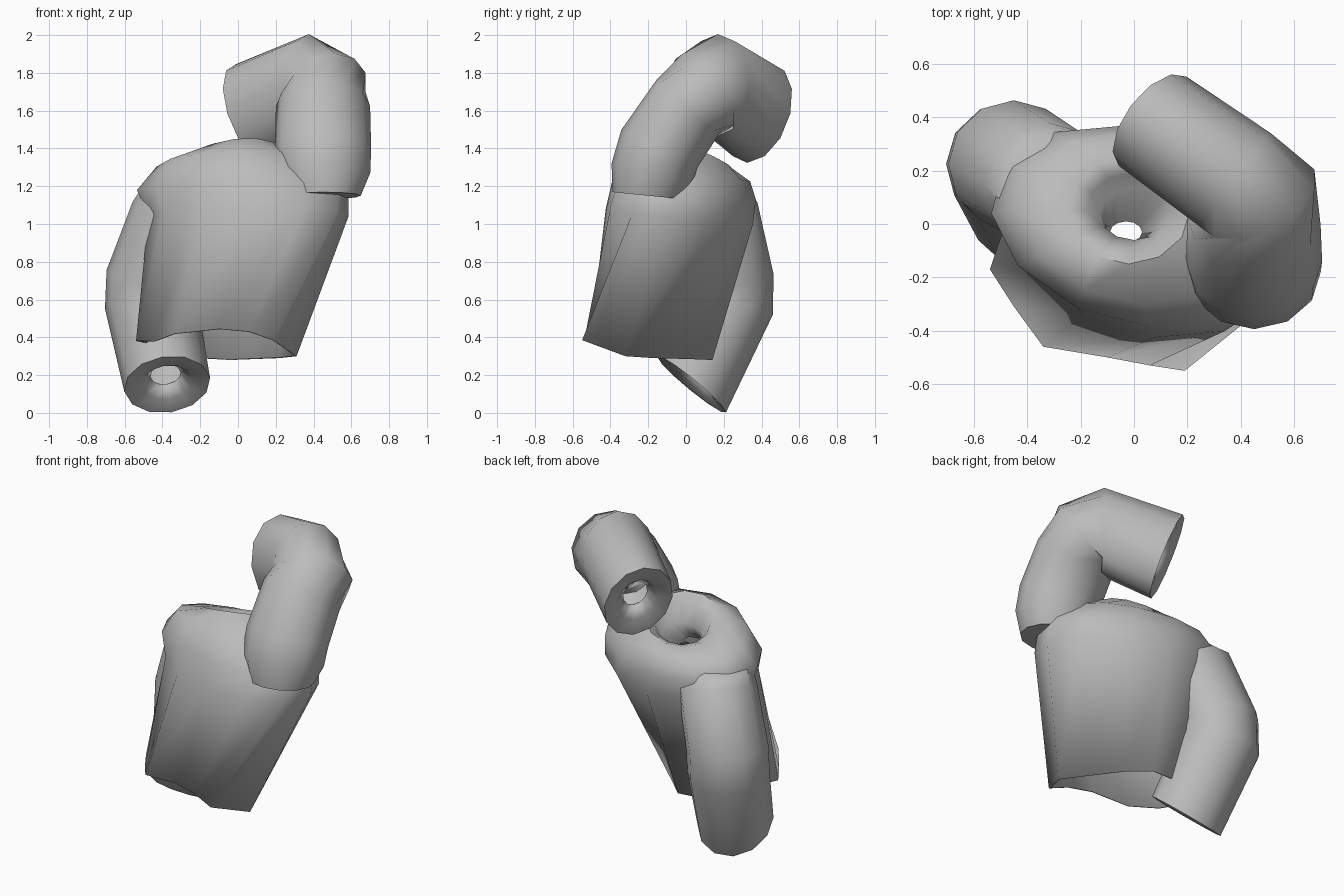
import bpy, bmesh, math
from mathutils import Vector

cube = bpy.data.objects.get("Cube")
if cube:
    bpy.data.objects.remove(cube, do_unlink=True)

# One plain cloth colour
cloth = bpy.data.materials.new("grey_cloth")
cloth.use_nodes = True
colour = (0.5, 0.5, 0.5, 1)
cloth.diffuse_color = colour
cloth.node_tree.nodes["Principled BSDF"].inputs["Base Color"].default_value = colour


def loft(name, rings, cap_start=False):
    """Skin a list of equal-sized rings into a thin cloth shell."""
    bm = bmesh.new()
    loops = [[bm.verts.new(p) for p in ring] for ring in rings]
    n = len(loops[0])
    for a, b in zip(loops, loops[1:]):
        for i in range(n):
            j = (i + 1) % n
            bm.faces.new((a[i], a[j], b[j], b[i]))
    if cap_start:
        bm.faces.new(loops[0])
    bmesh.ops.recalc_face_normals(bm, faces=bm.faces)
    mesh = bpy.data.meshes.new(name)
    bm.to_mesh(mesh)
    bm.free()
    mesh.materials.append(cloth)
    obj = bpy.data.objects.new(name, mesh)
    bpy.context.collection.objects.link(obj)
    shell = obj.modifiers.new("cloth_thickness", "SOLIDIFY")
    shell.thickness = 0.012
    shell.offset = -1
    bpy.ops.object.select_all(action="DESELECT")
    obj.select_set(True)
    bpy.context.view_layer.objects.active = obj
    bpy.ops.object.shade_smooth_by_angle(angle=math.radians(60))


def ellipse(centre, side, back, n=12):
    """Ring spanned by a sideways and a backwards half-axis."""
    c, s, b = Vector(centre), Vector(side), Vector(back)
    return [c + s * math.cos(t) + b * math.sin(t)
            for t in (math.tau * i / n for i in range(n))]


def sleeve(name, path, reference, start_normal, end_normal):
    """Oval tube along (centre, width, depth) stations, with tilted ends."""
    pts = [Vector(p) for p, w, d in path]
    normals = [Vector(start_normal).normalized()]
    for a, b, c in zip(pts, pts[1:], pts[2:]):
        normals.append(((b - a).normalized() + (c - b).normalized()).normalized())
    normals.append(Vector(end_normal).normalized())
    rings = []
    for p, normal, (_, w, d) in zip(pts, normals, path):
        u = normal.cross(Vector(reference)).normalized()
        v = normal.cross(u)
        rings.append(ellipse(p, u * w, v * d))
    # Cuff gathered inward around a narrow opening
    for scale, depth in ((0.6, 0.015), (0.35, 0.07)):
        rings.append(ellipse(p - normal * depth, u * w * scale, v * d * scale))
    loft(name, rings, cap_start=True)


# Hem outline, from the right-hand corner round the back to the front
hem = [Vector(p) for p in (
    (0.31, -0.32, 0.30), (0.22, -0.17, 0.29), (0.09, 0.02, 0.285),
    (-0.04, 0.14, 0.28), (-0.22, 0.13, 0.29), (-0.43, 0.0, 0.36),
    (-0.54, -0.17, 0.38), (-0.45, -0.31, 0.38), (-0.34, -0.46, 0.42),
    (-0.1, -0.5, 0.445), (0.06, -0.53, 0.43), (0.19, -0.55, 0.385))]

# Leaning body, open at the hem, folding inward at the neck
loft("torso", [
    hem,
    ellipse((0.055, -0.035, 1.04), (0.53, -0.06, 0.0), (-0.02, 0.39, -0.04)),
    ellipse((0.025, -0.01, 1.18), (0.56, -0.05, 0.0), (-0.05, 0.38, -0.05)),
    ellipse((0.0, 0.02, 1.305), (0.43, -0.02, 0.0), (-0.03, 0.32, -0.08)),
    ellipse((-0.02, 0.05, 1.37), (0.23, 0, 0.03), (0, 0.2, -0.08)),
    ellipse((-0.01, 0.05, 1.33), (0.17, 0, 0.02), (0, 0.14, -0.06)),
    ellipse((0.0, 0.04, 1.24), (0.13, 0, 0.02), (0, 0.1, -0.04)),
    ellipse((-0.03, -0.03, 1.2), (0.06, 0, 0), (0, 0.04, 0)),
])

# Hanging sleeve, elbow back and cuff forward
sleeve("right_sleeve", [
    ((-0.31, 0.11, 1.19), 0.2, 0.18),
    ((-0.33, 0.15, 1.06), 0.235, 0.235),
    ((-0.455, 0.225, 0.71), 0.245, 0.24),
    ((-0.46, 0.225, 0.57), 0.245, 0.24),
    ((-0.375, 0.03, 0.15), 0.23, 0.235),
], (0, 1, 0), (0, 0, -1), (0.12, -0.62, -0.75))

# Raised sleeve, folded back over the shoulder
sleeve("left_sleeve", [
    ((0.45, -0.2, 1.15), 0.2, 0.19),
    ((0.45, -0.18, 1.27), 0.25, 0.22),
    ((0.45, -0.14, 1.4), 0.255, 0.225),
    ((0.45, 0.01, 1.62), 0.25, 0.22),
    ((0.46, 0.1, 1.7), 0.24, 0.24),
    ((0.38, 0.165, 1.735), 0.22, 0.27),
    ((0.07, 0.385, 1.585), 0.21, 0.28),
], (0, 0, 1), (0, 0.1, 1), (-0.74, 0.56, -0.36))
